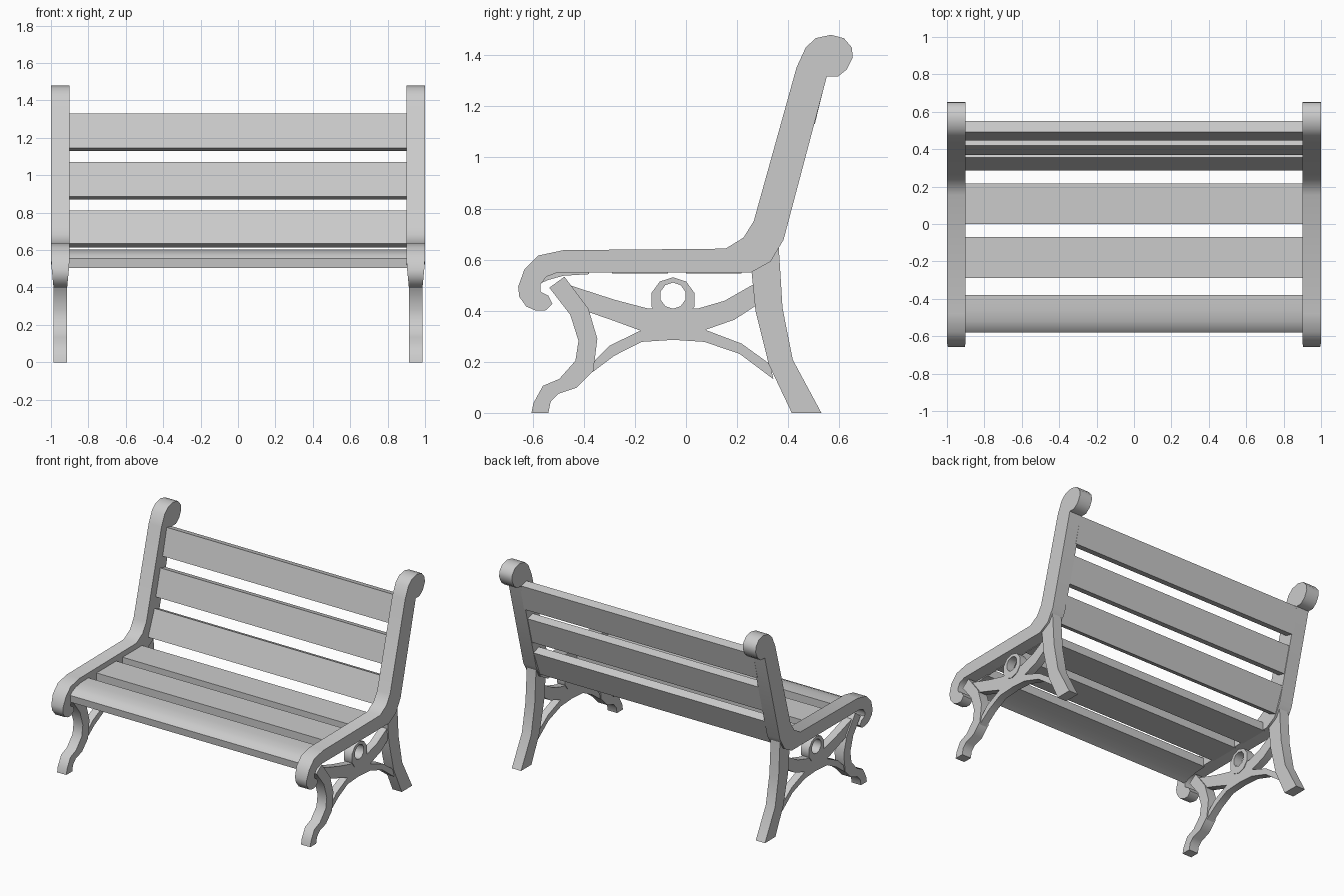
import bpy, bmesh, math

if "Cube" in bpy.data.objects:
    bpy.data.objects.remove(bpy.data.objects["Cube"])

mat = bpy.data.materials.new("light grey")
mat.diffuse_color = (0.6, 0.6, 0.6, 1)
mat.use_nodes = True
mat.node_tree.nodes["Principled BSDF"].inputs["Base Color"].default_value = mat.diffuse_color


def finish(name, bm, mirror=False, angle=46):
    bmesh.ops.recalc_face_normals(bm, faces=bm.faces)
    me = bpy.data.meshes.new(name)
    bm.to_mesh(me)
    bm.free()
    me.materials.append(mat)
    ob = bpy.data.objects.new(name, me)
    bpy.context.collection.objects.link(ob)
    bpy.ops.object.select_all(action='DESELECT')
    ob.select_set(True)
    bpy.context.view_layer.objects.active = ob
    bpy.ops.object.shade_smooth_by_angle(angle=math.radians(angle))
    if mirror:
        ob.modifiers.new("Mirror", 'MIRROR').use_mirror_merge = False
    return ob


def extrude_profile(pts, x0, x1):
    """Side outline (y, z) extruded from x0 to x1."""
    bm = bmesh.new()
    a = [bm.verts.new((x0, y, z)) for y, z in pts]
    b = [bm.verts.new((x1, y, z)) for y, z in pts]
    bm.faces.new(a)
    bm.faces.new(b[::-1])
    n = len(pts)
    for i in range(n):
        j = (i + 1) % n
        bm.faces.new((a[i], a[j], b[j], b[i]))
    return bm


# Side frame: front scroll, seat rail, back post and top scroll in one outline
frame = [(-.48, .637), (.155, .643), (.225, .686), (.265, .75), (.433, 1.353),
         (.469, 1.431), (.508, 1.467), (.567, 1.48), (.618, 1.467), (.649, 1.431),
         (.653, 1.392), (.63, 1.345), (.594, 1.316), (.551, 1.316), (.382, .678),
         (.331, .592), (.253, .549), (-.504, .549), (-.547, .533), (-.57, .502),
         (-.57, .475), (-.539, .459), (-.523, .427), (-.551, .40), (-.586, .40),
         (-.625, .416), (-.653, .455), (-.657, .494), (-.633, .561), (-.578, .616)]
bm = extrude_profile(frame, .90, 1.0)
for v in bm.verts:  # the scroll narrows toward its tip
    if v.co.z < .54 and v.co.y < -.5:
        k = 1 - .27 * (.54 - v.co.z) / .14
        v.co.x = .95 + (v.co.x - .95) * k
finish("side_frame", bm, True)

# Legs
front_leg = [(-.476, .533), (-.382, .408), (-.347, .29), (-.363, .165), (-.429, .098),
             (-.50, .075), (-.53, .043), (-.539, 0), (-.605, 0), (-.597, .039),
             (-.56, .106), (-.496, .133), (-.433, .204), (-.421, .282), (-.453, .384),
             (-.535, .49)]
finish("front_leg", extrude_profile(front_leg, .915, .987), True)
back_leg = [(.363, .651), (.378, .41), (.418, .208), (.53, 0), (.414, 0),
            (.324, .19), (.272, .40), (.257, .55)]
finish("back_leg", extrude_profile(back_leg, .915, .987), True)

# Crossed brace between the legs
brace = [(-.45, .498), (-.28, .443), (-.147, .408), (.045, .408), (.151, .439),
         (.262, .502), (.28, .424), (.19, .365), (.076, .325), (.218, .271),
         (.33, .19), (.342, .132), (.21, .231), (.072, .278), (-.049, .286),
         (-.174, .278), (-.28, .224), (-.386, .145), (-.355, .208), (-.30, .263),
         (-.178, .322), (-.284, .361), (-.385, .396)]
finish("cross_brace", extrude_profile(brace, .924, .978), True)

# Ring on the brace, with the hole a little above centre
bm = bmesh.new()
N = 10
loops = []
for x, r, cz in ((.92, .088, .443), (.982, .088, .443), (.982, .051, .459), (.92, .051, .459)):
    loops.append([bm.verts.new((x, -.051 + r * math.cos((i + .5) * math.tau / N),
                                cz + r * math.sin((i + .5) * math.tau / N))) for i in range(N)])
for k in range(4):
    p, q = loops[k], loops[(k + 1) % 4]
    for i in range(N):
        j = (i + 1) % N
        bm.faces.new((p[i], p[j], q[j], q[i]))
finish("brace_ring", bm, True)

# Seat slats: a rounded front one and two flat ones
W = .91
front_slat = [(-.38, .603), (-.46, .602), (-.52, .592), (-.56, .575), (-.58, .555),
              (-.575, .505), (-.54, .52), (-.48, .537), (-.38, .543)]
finish("front_seat_slat", extrude_profile(front_slat, -W, W), angle=35)
for i, (y0, y1) in enumerate(((-.29, -.07), (0, .217))):
    finish(f"seat_slat_{i + 1}", extrude_profile(
        [(y0, .545), (y1, .545), (y1, .603), (y0, .603)], -W, W))

# Back slats: front-face bottom and top points, thickened backwards
for i, (y0, z0, y1, z1) in enumerate(((.285, .635, .355, .812), (.37, .887, .42, 1.072),
                                      (.446, 1.145, .492, 1.33))):
    d = math.hypot(y1 - y0, z1 - z0)
    ny, nz = (z1 - z0) / d * .06, -(y1 - y0) / d * .06
    finish(f"back_slat_{i + 1}", extrude_profile(
        [(y0, z0), (y1, z1), (y1 + ny, z1 + nz), (y0 + ny, z0 + nz)], -W, W))
